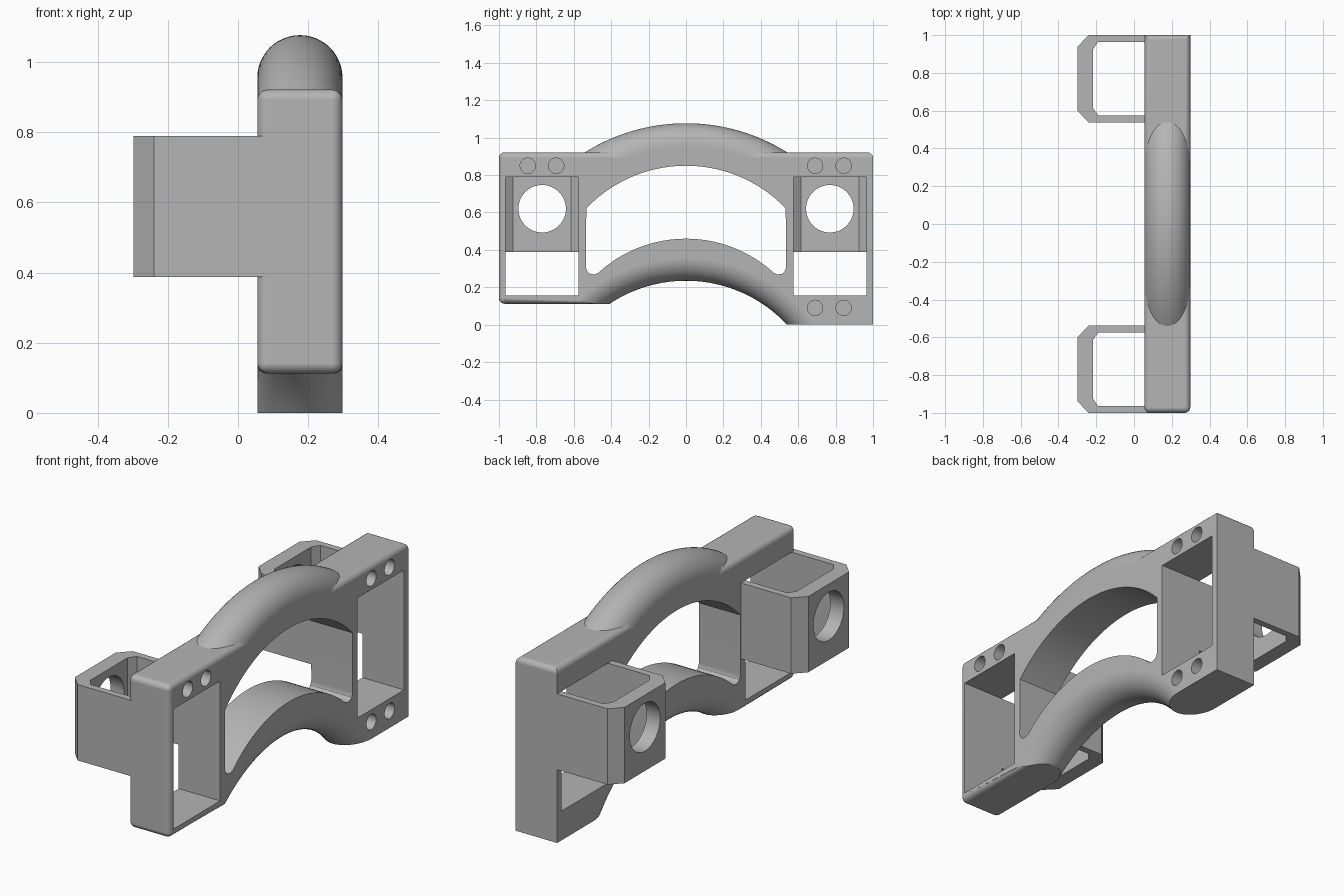
import bpy, bmesh, math
from mathutils import Vector

if "Cube" in bpy.data.objects:
    bpy.data.objects.remove(bpy.data.objects["Cube"], do_unlink=True)

grey = bpy.data.materials.new("plain grey")
grey.use_nodes = True
grey.diffuse_color = (0.46, 0.46, 0.46, 1)
grey.node_tree.nodes["Principled BSDF"].inputs["Base Color"].default_value = grey.diffuse_color

X0, X1 = 0.055, 0.298          # thickness of the frame
XC, HW = (X0 + X1) / 2, (X1 - X0) / 2
Z0, Z1 = 0.112, 0.922          # underside of the front end, top rail
POCKET_Y, POCKET_TOP = (0.575, 0.964), 0.79


def finish(name, bm):
    bmesh.ops.recalc_face_normals(bm, faces=bm.faces)
    mesh = bpy.data.meshes.new(name)
    bm.to_mesh(mesh)
    bm.free()
    obj = bpy.data.objects.new(name, mesh)
    mesh.materials.append(grey)
    bpy.context.collection.objects.link(obj)
    return obj


def prism(points, lo, hi, axis="x"):
    """Extrude an outline: (y, z) along x, or (x, y) along z."""
    place = (lambda p: (lo, *p)) if axis == "x" else (lambda p: (*p, lo))
    direction = Vector((hi - lo, 0, 0)) if axis == "x" else Vector((0, 0, hi - lo))
    bm = bmesh.new()
    face = bm.faces.new([bm.verts.new(place(p)) for p in points])
    new = bmesh.ops.extrude_face_region(bm, geom=[face])["geom"]
    bmesh.ops.translate(bm, vec=direction,
                        verts=[v for v in new if isinstance(v, bmesh.types.BMVert)])
    return bm


def sweep(section, centre_z, half_angle, steps):
    """Sweep an (x, radius) section about a lengthwise-centred x axis."""
    bm = bmesh.new()
    rings = []
    for i in range(steps + 1):
        a = math.radians(half_angle) * (2 * i / steps - 1)
        rings.append([bm.verts.new((x, r * math.sin(a), centre_z + r * math.cos(a)))
                      for x, r in section])
    n = len(section)
    for a, b in zip(rings, rings[1:]):
        for j in range(n):
            k = (j + 1) % n
            bm.faces.new((a[j], a[k], b[k], b[j]))
    bm.faces.new(rings[0])
    bm.faces.new(rings[-1])
    return bm


def combine(obj, bm, operation="DIFFERENCE"):
    tool = finish("helper", bm)
    tool.hide_render = True
    mod = obj.modifiers.new("combine", "BOOLEAN")
    mod.operation, mod.solver, mod.object = operation, "EXACT", tool
    bpy.context.view_layer.objects.active = obj
    bpy.ops.object.modifier_apply(modifier=mod.name)
    bpy.data.objects.remove(tool, do_unlink=True)


def circle(y, z, r, n):
    return [(y + r * math.cos(math.tau * i / n), z + r * math.sin(math.tau * i / n))
            for i in range(n)]


def box(y0, y1, z0, z1):
    return [(y0, z0), (y1, z0), (y1, z1), (y0, z1)]


def arc(peak, radius, y_end, n=32):
    ys = [y_end * (2 * i / n - 1) for i in range(n + 1)]
    return [(y, peak - radius + math.sqrt(radius ** 2 - y * y)) for y in ys]


def half_round(n=24):
    """Offsets across the thickness and the drop from the crown."""
    angles = [math.pi * i / n for i in range(n + 1)]
    return [(-HW * math.cos(a), HW * (1 - math.sin(a))) for a in angles]


# Frame blank, with soft edges on the top, front end and front underside
bm = prism([(-1, Z0), (0, Z0), (0, 0), (1, 0), (1, Z1), (-1, Z1)], X0, X1)


def is_soft(edge):
    a, b = (v.co for v in edge.verts)
    top = min(a.z, b.z) > Z1 - 0.001
    front = max(a.y, b.y) < -0.999
    under = abs(a.z - Z0) + abs(b.z - Z0) < 0.001 and abs(a.x - b.x) < 0.001
    return top or front or under


bmesh.ops.bevel(bm, geom=[e for e in bm.edges if is_soft(e)], offset=0.03,
                segments=5, profile=0.5, affect="EDGES", clamp_overlap=True)
frame = finish("handle_frame", bm)

# Rounded upper arch
R = 1.018
section = [(XC + x, R - d) for x, d in half_round()]
section += [(X1, 0.83), (X0, 0.83)]
combine(frame, sweep(section, 1.077 - R, 33.5, 48), "UNION")

# Rounded hollow under the lower arch
R = 0.738
section = [(XC + x, R + d) for x, d in half_round()]
section += [(X1 + 0.1, R + HW), (X1 + 0.1, 0.2), (X0 - 0.1, 0.2), (X0 - 0.1, R + HW)]
combine(frame, sweep(section, 0.235 - R, 72, 72))

# Curved central window
corner = [(0.49, 0.269), (0.51, 0.271), (0.526, 0.282), (0.535, 0.305)]
outline = arc(0.46, 0.694, 0.47) + corner + arc(0.85, 0.737, 0.533)[::-1]
outline += [(-y, z) for y, z in reversed(corner)]
combine(frame, prism(outline, X0 - 0.1, X1 + 0.1))

# End pockets and blind screw holes
for side in (-1, 1):
    y0, y1 = sorted(side * y for y in POCKET_Y)
    combine(frame, prism(box(y0, y1, 0.155, POCKET_TOP), X0 - 0.1, X1 + 0.1))
holes = [(y, 0.85) for y in (-0.846, -0.694, 0.69, 0.843)] + [(0.69, 0.09), (0.843, 0.09)]
for y, z in holes:
    combine(frame, prism(circle(y, z, 0.041, 32), X1 - 0.12, X1 + 0.1))

# Chamfered brackets, open above and below, each with a round hole
parts = [frame]
for side, name in ((-1, "front_bracket"), (1, "back_bracket")):
    inner, outer = POCKET_Y
    end = X0 + 0.035
    outline = [(end, 1), (-0.24, 1), (-0.298, 0.94), (-0.298, 0.598), (-0.24, 0.538), (end, 0.538),
               (end, inner), (-0.19, inner), (-0.218, inner + 0.04),
               (-0.218, outer - 0.04), (-0.19, outer), (end, outer)]
    bracket = finish(name, prism([(x, side * y) for x, y in outline], 0.388, POCKET_TOP, "z"))
    combine(bracket, prism(circle(side * 0.769, 0.62, 0.127, 64), -0.4, -0.1))
    parts.append(bracket)

# Smooth rounded surfaces while keeping flat faces crisp
for obj in parts:
    bpy.ops.object.select_all(action="DESELECT")
    obj.select_set(True)
    bpy.context.view_layer.objects.active = obj
    bpy.ops.object.shade_smooth_by_angle(angle=math.radians(25))
    mod = obj.modifiers.new("even shading", "WEIGHTED_NORMAL")
    mod.keep_sharp = True
